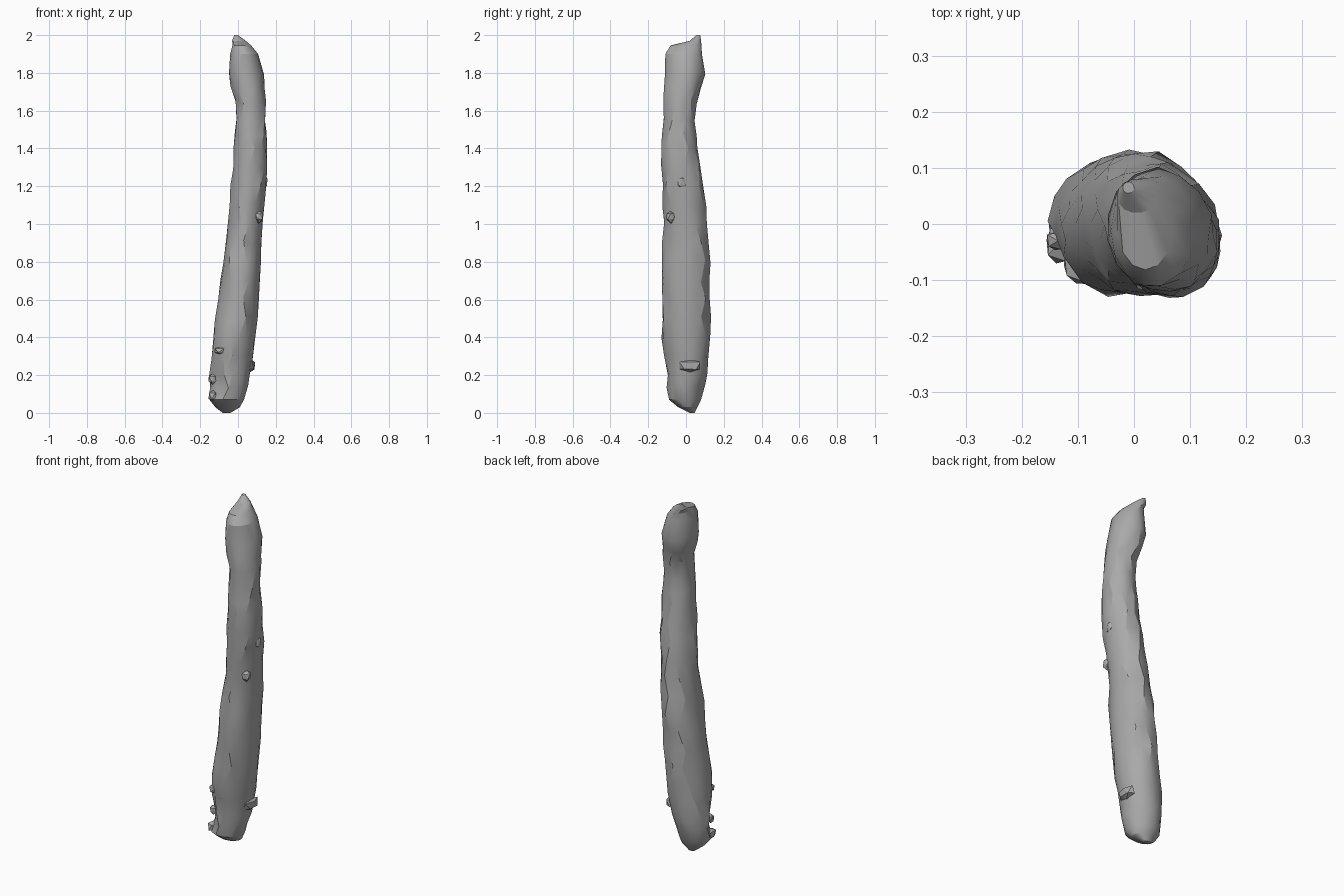
import bpy
import bmesh
import math
import random
from mathutils import Vector

random.seed(7)
SIDES = 14

cube = bpy.data.objects.get("Cube")
if cube:
    bpy.data.objects.remove(cube, do_unlink=True)

# One plain grey for the whole piece
grey = bpy.data.materials.new("Weathered grey")
grey.use_nodes = True
colour = (0.4, 0.4, 0.4, 1)
grey.diffuse_color = colour
grey.node_tree.nodes["Principled BSDF"].inputs["Base Color"].default_value = colour

# Cross-sections from foot to tip: height, x range, y range
SECTIONS = [
    (0, -.08, -.04, .02, .045),
    (.03, -.12, .01, -.04, .06),
    (.07, -.15, .03, -.09, .08),
    (.14, -.15, .05, -.1, .1),
    (.2, -.155, .06, -.1, .11),
    (.3, -.14, .08, -.11, .12),
    (.4, -.13, .09, -.125, .125),
    (.6, -.105, .11, -.125, .125),
    (.8, -.08, .12, -.125, .125),
    (1, -.05, .13, -.115, .11),
    (1.2, -.035, .15, -.125, .095),
    (1.4, -.02, .155, -.13, .06),
    (1.55, -.01, .145, -.12, .045),
    (1.65, -.015, .145, -.115, .055),
    (1.72, -.035, .14, -.115, .08),
    (1.8, -.05, .135, -.11, .095),
    (1.9, -.04, .105, -.11, .085),
    (1.945, -.03, .07, -.08, .08),
    (1.97, -.03, .04, .02, .08),
    (2, -.02, 0, .055, .075),
]


def subdivide_sections(sections, step):
    """Add in-between sections wherever the gap is longer than step."""
    result = []
    for low, high in zip(sections, sections[1:]):
        count = max(1, round((high[0] - low[0]) / step))
        for k in range(count):
            t = k / count
            result.append([a + (b - a) * t for a, b in zip(low, high)])
    return result + [sections[-1]]


def add_ring(bm, section, index):
    """Uneven ring, turned half a step on every other level."""
    z, x0, x1, y0, y1 = section
    rough = 0.05 if .1 < z < 1.9 else 0
    verts = []
    for i in range(SIDES):
        a = math.tau * (i + index % 2 / 2) / SIDES
        r = 1.02 + random.uniform(-rough, rough)
        verts.append(bm.verts.new((
            (x0 + x1) / 2 + math.cos(a) * r * (x1 - x0) / 2,
            (y0 + y1) / 2 + math.sin(a) * r * (y1 - y0) / 2,
            z + random.uniform(-rough, rough) * .3)))
    return verts


def bridge(bm, low, high, shift):
    """Triangles between two staggered rings."""
    for i in range(SIDES):
        j = (i + 1) % SIDES
        if shift:
            bm.faces.new((low[i], low[j], high[j]))
            bm.faces.new((low[i], high[j], high[i]))
        else:
            bm.faces.new((low[i], low[j], high[i]))
            bm.faces.new((low[j], high[j], high[i]))


def finish(bm, name):
    bmesh.ops.recalc_face_normals(bm, faces=bm.faces)
    mesh = bpy.data.meshes.new(name)
    bm.to_mesh(mesh)
    bm.free()
    mesh.materials.append(grey)
    obj = bpy.data.objects.new(name, mesh)
    bpy.context.collection.objects.link(obj)
    bpy.ops.object.select_all(action="DESELECT")
    obj.select_set(True)
    bpy.context.view_layer.objects.active = obj
    bpy.ops.object.shade_smooth_by_angle(angle=math.radians(22))
    return obj


# Main stem
bm = bmesh.new()
rings = [add_ring(bm, s, n) for n, s in enumerate(subdivide_sections(SECTIONS, .1))]
for n, (low, high) in enumerate(zip(rings, rings[1:])):
    bridge(bm, low, high, n % 2)
bm.faces.new(rings[0][::-1])
bm.faces.new(rings[-1])

# Notch and bark ledge pressed into the lower right front
for v in bm.verts:
    if .12 < v.co.z < .28 and v.co.x < -.08 and v.co.y < 0:
        v.co.x += .015
        v.co.y += .015
finish(bm, "stem")


# Small knots and broken stubs on the bark
def knot(name, centre, size):
    bm = bmesh.new()
    bmesh.ops.create_icosphere(bm, subdivisions=1, radius=1)
    for v in bm.verts:
        v.co = Vector(centre) + v.co * Vector(size) * random.uniform(.85, 1.1)
    finish(bm, name)


knot("lower_left_stub", (.065, .02, .25), (.028, .06, .04))
knot("lower_right_stub", (-.135, -.03, .18), (.025, .02, .03))
knot("foot_knot", (-.13, -.03, .09), (.03, .045, .035))
knot("front_ledge", (-.09, -.075, .33), (.045, .035, .025))
knot("middle_knot", (.11, -.08, 1.04), (.025, .03, .035))
knot("upper_left_knot", (.14, -.02, 1.22), (.018, .03, .04))
